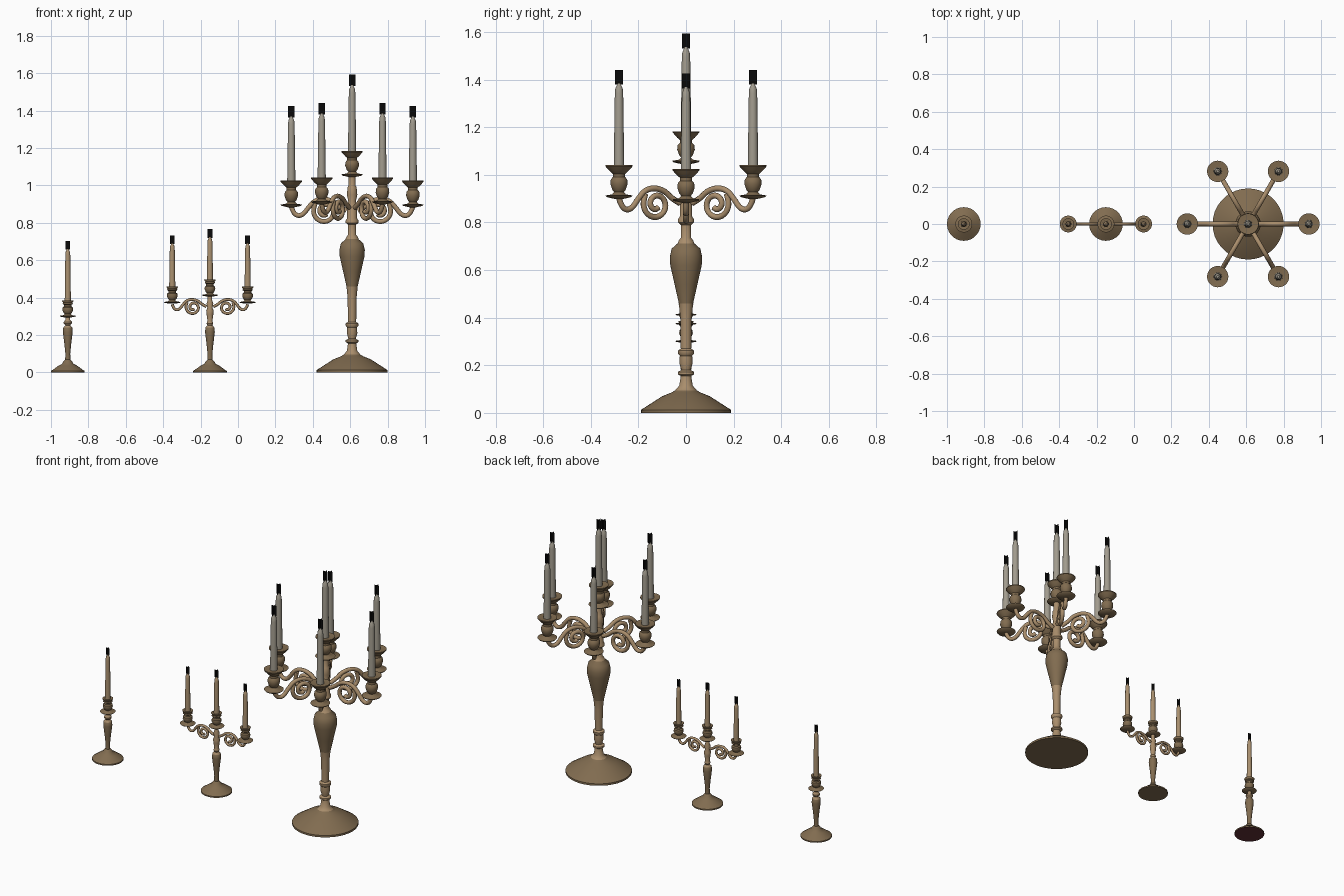
import bpy
import bmesh
from math import cos, sin, pi, radians
from mathutils import Matrix, Vector

if "Cube" in bpy.data.objects:
    bpy.data.objects.remove(bpy.data.objects["Cube"])


def material(name, colour):
    mat = bpy.data.materials.new(name)
    mat.use_nodes = True
    mat.diffuse_color = (*colour, 1)
    shader = next(n for n in mat.node_tree.nodes if n.type == "BSDF_PRINCIPLED")
    shader.inputs["Base Color"].default_value = (*colour, 1)
    return mat


DARK_BRASS = material("dark brass", (.22, .15, .08))
LIGHT_BRASS = material("light brass", (.40, .27, .15))
GREY_WAX = material("grey wax", (.36, .33, .27))
TAN_WAX = material("tan wax", (.40, .28, .16))
BLACK = material("black wick", (.003, .003, .003))
FELT = material("dark red felt", (.12, .03, .035))


def place(name, mesh, location, turn=0):
    obj = bpy.data.objects.new(name, mesh)
    obj.location = location
    obj.rotation_euler.z = turn
    bpy.context.collection.objects.link(obj)
    return obj


def lathe(name, profile, location, mats, rule=None, sides=28):
    """Spin a (radius, height) profile about the vertical axis."""
    bm = bmesh.new()
    rings = []
    for radius, height in profile:
        rings.append([bm.verts.new((radius * cos(2 * pi * i / sides),
                                    radius * sin(2 * pi * i / sides), height))
                      for i in range(sides)])
    for low, high in zip(rings, rings[1:]):
        for i in range(sides):
            j = (i + 1) % sides
            bm.faces.new((low[i], low[j], high[j], high[i]))
    bm.faces.new(rings[0][::-1])
    bm.faces.new(rings[-1])
    bm.normal_update()
    for face in bm.faces:
        if rule:
            face.material_index = rule(face)
    mesh = bpy.data.meshes.new(name)
    bm.to_mesh(mesh)
    bm.free()
    for mat in mats:
        mesh.materials.append(mat)
    obj = place(name, mesh, location)
    bpy.ops.object.select_all(action="DESELECT")
    obj.select_set(True)
    bpy.context.view_layer.objects.active = obj
    bpy.ops.object.shade_smooth_by_angle(angle=radians(40))
    return obj


def wick(name, location, width, height):
    """Two crossed upright cards."""
    bm = bmesh.new()
    for side in (Vector((width / 2, 0, 0)), Vector((0, width / 2, 0))):
        up = Vector((0, 0, height))
        bm.faces.new([bm.verts.new(p) for p in (-side, side, side + up, up - side)])
    mesh = bpy.data.meshes.new(name)
    bm.to_mesh(mesh)
    bm.free()
    mesh.materials.append(BLACK)
    place(name, mesh, location)


# Drip pan and socket, as fractions of the pan radius and the holder height
HOLDER = [(.3, -.08), (.9, -.02), (1, .03), (.5, .07), (.35, .14), (.5, .22),
          (.64, .4), (.6, .55), (.45, .62), (.45, .72), (.62, .78)]
CANDLE = [(1, 0), (.8, .88), (.7, .94), (.4, .98), (.3, 1)]


def candle_holder(name, location, pan, lip, height, wax, length, size):
    top = [(lip * .8, height * .86), (lip, height * .96), (lip, height), (size, height * .97)]
    profile = [(r * pan, z * height) for r, z in HOLDER] + top
    lathe(name + "_cup", profile, location, [DARK_BRASS])
    x, y, z = location
    z += height * .95
    lathe(name + "_candle", [(r * size, h * length) for r, h in CANDLE],
          (x, y, z), [wax], sides=16)
    wick(name + "_wick", (x, y, z + length * .985), size * 1.55, size * 2.8)


# Scrolled arm, in the plane of radius and height, from pan to hub
ARM = [(.325, .09), (.315, .06), (.29, .04), (.26, .05), (.235, .085), (.2, .125),
       (.15, .135), (.1, .12), (.07, .09), (.03, .07)]
SCROLL_CENTRE = (.145, .065)


def arm_mesh(name, scale):
    curve = bpy.data.curves.new(name, "CURVE")
    curve.dimensions = "3D"
    curve.bevel_depth = .0125
    curve.bevel_resolution = 2
    curve.resolution_u = 4
    curve.use_fill_caps = True
    cx, cz = SCROLL_CENTRE
    scroll = []
    for i in range(17):
        angle = radians(40 - i * 33)
        radius = .068 - .0032 * i
        scroll.append((cx + radius * cos(angle), cz + radius * sin(angle)))
    for points in (ARM, scroll):
        spline = curve.splines.new("NURBS")
        spline.points.add(len(points) - 1)
        spline.use_endpoint_u = True
        spline.order_u = 3
        for point, (x, z) in zip(spline.points, points):
            point.co = (x, 0, z, 1)
    helper = bpy.data.objects.new(name, curve)
    mesh = bpy.data.meshes.new_from_object(helper)
    bpy.data.objects.remove(helper)
    mesh.transform(Matrix.Scale(scale, 4))
    mesh.materials.clear()
    mesh.materials.append(LIGHT_BRASS)
    mesh.polygons.foreach_set("use_smooth", [True] * len(mesh.polygons))
    return mesh


# Small stem, shared by the single stick and the three-light stick
SMALL_STEM = [(.09, 0), (.09, .008), (.08, .014), (.05, .036), (.03, .046), (.024, .058),
              (.014, .068), (.013, .1), (.018, .15), (.026, .215), (.024, .24), (.013, .252)]
SINGLE_TOP = [(.022, .262), (.022, .27), (.013, .28), (.012, .3)]
TRIPLE_TOP = [(.018, .262), (.013, .275), (.018, .31), (.02, .33), (.014, .345),
              (.018, .37), (.012, .385), (.012, .412)]


def small_rule(face):
    if face.normal.z < -.9 and face.calc_center_median().z < .001:
        return 2
    return int(face.calc_center_median().z > .245)


small_mats = [DARK_BRASS, LIGHT_BRASS, FELT]
X1, X2, X3 = -.91, -.15, .61

# Single candlestick
lathe("single_stick", SMALL_STEM + SINGLE_TOP, (X1, 0, 0), small_mats, small_rule)
candle_holder("single", (X1, 0, .3), .045, .031, .085, TAN_WAX, .28, .0165)

# Three-light candlestick
lathe("triple_stick", SMALL_STEM + TRIPLE_TOP, (X2, 0, 0), [DARK_BRASS, LIGHT_BRASS, DARK_BRASS],
      small_rule)
candle_holder("triple_middle", (X2, 0, .412), .045, .031, .085, TAN_WAX, .23, .0165)
small_arm = arm_mesh("triple_arm", .62)
for side, label in ((1, "left"), (-1, "right")):
    place("triple_arm_" + label, small_arm, (X2, 0, .308), 0 if side > 0 else pi)
    candle_holder("triple_" + label, (X2 + side * .2015, 0, .374), .045, .031, .085,
                  TAN_WAX, .235, .0165)

# Seven-light candelabrum
LARGE_STEM = [(.19, 0), (.19, .012), (.17, .025), (.1, .07), (.06, .086), (.045, .095),
              (.028, .115), (.022, .155), (.034, .162), (.034, .172), (.02, .18),
              (.028, .21), (.026, .24), (.034, .25), (.034, .262), (.022, .27), (.024, .4),
              (.03, .46), (.048, .54), (.066, .62), (.068, .655), (.06, .69), (.035, .712),
              (.03, .725), (.022, .735), (.022, .79), (.034, .8), (.034, .812), (.026, .825),
              (.026, .9), (.02, .915), (.028, .95), (.024, .99), (.018, 1), (.018, 1.055)]


def large_rule(face):
    z = face.calc_center_median().z
    return int(.1 < z < .46 or z > .712)


lathe("large_stick", LARGE_STEM, (X3, 0, 0), [DARK_BRASS, LIGHT_BRASS], large_rule, 36)
candle_holder("large_middle", (X3, 0, 1.055), .058, .056, .128, GREY_WAX, .36, .022)
large_arm = arm_mesh("large_arm", 1)
for i in range(6):
    turn = i * pi / 3
    lift = 0 if i % 3 == 0 else .016
    place(f"large_arm_{i}", large_arm, (X3, 0, .795 + lift), turn)
    candle_holder(f"large_{i}", (X3 + .325 * cos(turn), .325 * sin(turn), .893 + lift),
                  .057, .057, .132, GREY_WAX, .35, .022)
